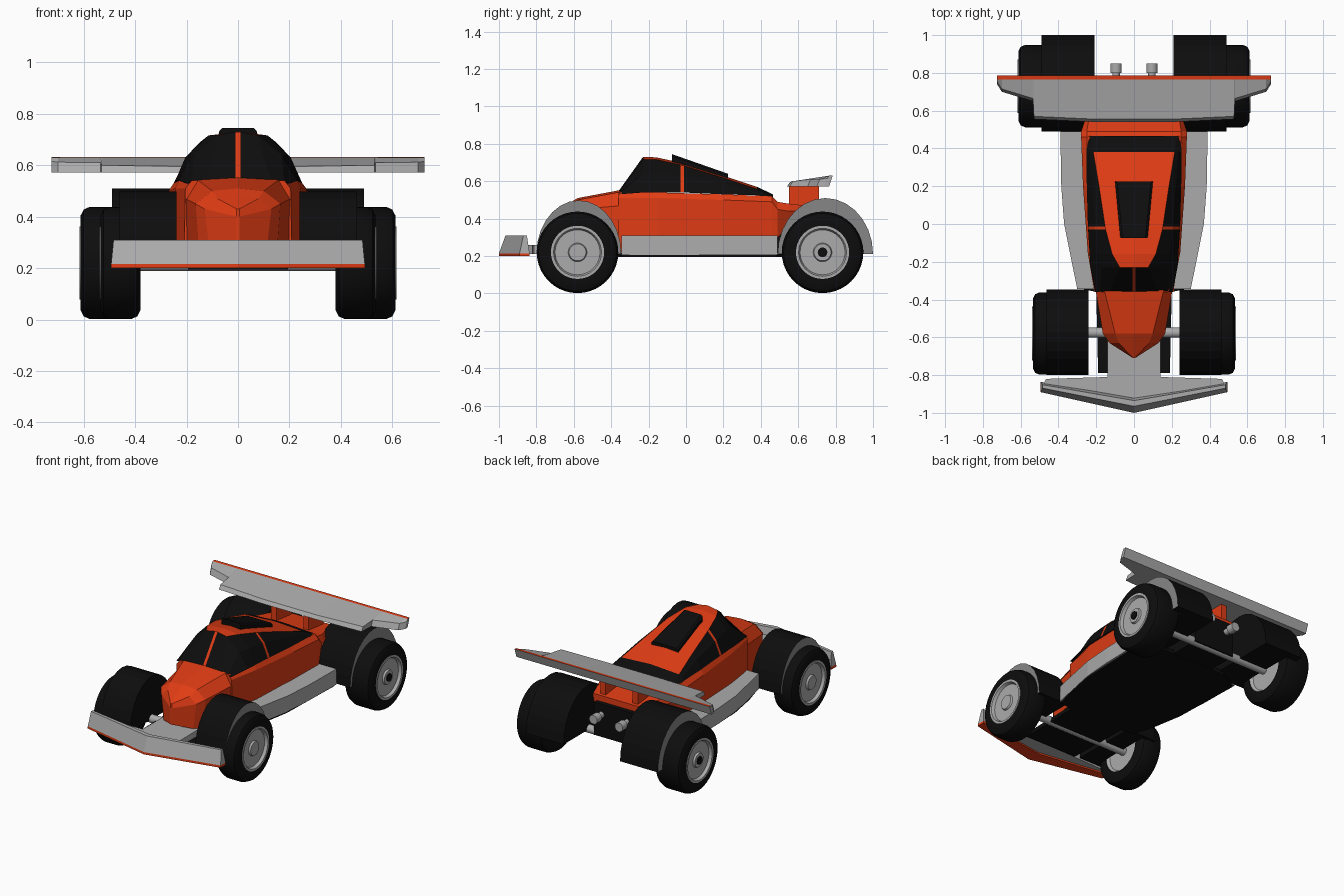
import bpy, bmesh, math
from mathutils import Vector

old = bpy.data.objects.get("Cube")
if old:
    bpy.data.objects.remove(old, do_unlink=True)


def material(name, r, g, b):
    m = bpy.data.materials.new(name)
    m.use_nodes = True
    m.diffuse_color = (r, g, b, 1)
    m.node_tree.nodes["Principled BSDF"].inputs["Base Color"].default_value = (r, g, b, 1)
    return m


ORANGE = material("orange paint", 0.74, 0.045, 0.007)
BLACK = material("black", 0.004, 0.004, 0.004)
GREY = material("light grey", 0.41, 0.41, 0.41)
DARK = material("dark grey", 0.24, 0.24, 0.24)


def finish(name, bm, mats, smooth=False):
    bmesh.ops.remove_doubles(bm, verts=bm.verts, dist=0.0002)
    bmesh.ops.recalc_face_normals(bm, faces=bm.faces)
    me = bpy.data.meshes.new(name)
    bm.to_mesh(me)
    bm.free()
    ob = bpy.data.objects.new(name, me)
    bpy.context.collection.objects.link(ob)
    for m in mats:
        me.materials.append(m)
    if smooth:
        bpy.ops.object.select_all(action='DESELECT')
        ob.select_set(True)
        bpy.context.view_layer.objects.active = ob
        bpy.ops.object.shade_smooth_by_angle(angle=math.radians(35))
    return ob


def skin(name, rings, mats, rule=lambda i, j: 0, closed=False, smooth=False):
    """Bridge a row of closed rings; rule gives the material of face (i, j)."""
    bm = bmesh.new()
    rows = [[bm.verts.new(p) for p in ring] for ring in rings]
    n = len(rows[0])
    for i in range(len(rows) - 1):
        for j in range(n):
            k = (j + 1) % n
            f = bm.faces.new((rows[i][j], rows[i][k], rows[i + 1][k], rows[i + 1][j]))
            f.material_index = rule(i, j)
    if not closed:
        bm.faces.new(rows[0])
        bm.faces.new(rows[-1])
    return finish(name, bm, mats, smooth)


def loft(name, stations, mats, rule=lambda i, j: 0):
    """Stations along y, each a half section (x, z) from top to bottom."""
    rings = [[(x, y, z) for x, z in half] + [(-x, y, z) for x, z in reversed(half)]
             for y, half in stations]
    return skin(name, rings, mats, rule)


def plan(name, half, z0, z1, mat):
    """Symmetric outline seen from above, given for x > 0, front to back."""
    pts = half + [(-x, y) for x, y in reversed(half)]
    return skin(name, [[(x, y, z) for x, y in pts] for z in (z0, z1)], [mat])


def box(name, x, y, z, mat):
    ring = [(x[0], y[0]), (x[1], y[0]), (x[1], y[1]), (x[0], y[1])]
    return skin(name, [[(a, b, h) for a, b in ring] for h in z], [mat])


def lathe_x(name, profile, y, z, mat, side=1, seg=40):
    """Turn an (x, radius) profile about an axle line."""
    rings = []
    for x, r in profile:
        rings.append([(side * x, y + r * math.cos(a), z + r * math.sin(a))
                      for a in (math.tau * k / seg for k in range(seg))])
    return skin(name, rings, [mat], smooth=True, closed=profile[0][1] == 0 or profile[0] == profile[-1])


# Floor, side pods and gearbox
plan("floor", [(0.19, -0.79), (0.2, -0.36), (0.29, -0.34), (0.33, -0.2), (0.365, 0),
               (0.38, 0.48), (0.24, 0.56)], 0.195, 0.22, BLACK)
plan("side_pods", [(0.30, -0.345), (0.33, -0.2), (0.37, 0), (0.385, 0.2), (0.39, 0.49)],
     0.205, 0.31, GREY)
box("gearbox", (-0.15, 0.15), (0.48, 0.76), (0.2, 0.42), BLACK)

# Body tub with tapering tail
loft("body", [
    (-0.36, [(0.18, 0.54), (0.205, 0.51), (0.21, 0.22)]),
    (-0.15, [(0.23, 0.54), (0.245, 0.51), (0.24, 0.25)]),
    (0.20, [(0.25, 0.53), (0.27, 0.50), (0.255, 0.25)]),
    (0.46, [(0.25, 0.52), (0.28, 0.49), (0.26, 0.25)]),
    (0.49, [(0.25, 0.49), (0.28, 0.45), (0.26, 0.3)]),
    (0.55, [(0.24, 0.48), (0.26, 0.44), (0.22, 0.36)]),
    (0.73, [(0.18, 0.46), (0.18, 0.44), (0.17, 0.40)])], [ORANGE])

# Wedge nose
loft("nose", [
    (-0.34, [(0, 0.555), (0.16, 0.545), (0.205, 0.47), (0.2, 0.24)]),
    (-0.58, [(0, 0.51), (0.10, 0.50), (0.165, 0.45), (0.15, 0.24)]),
    (-0.63, [(0, 0.48), (0.08, 0.47), (0.13, 0.43), (0.11, 0.26)]),
    (-0.71, [(0, 0.43), (0.005, 0.43), (0.005, 0.40), (0.005, 0.29)])], [ORANGE])


# Canopy: orange roof panel, windscreen strip and side pillars on black glass
def canopy_colour(i, j):
    if i == 0:
        return int(j == 7)
    if j in (0, 6, 7):
        return int(i < 6)
    return int(i == 3 and j != 3)


def arch(y, top, roof, mid, mid_z, base, base_z):
    return (y, [(0.009, top), (roof, top - 0.012), (mid, mid_z), (base, base_z)])


loft("canopy", [
    arch(-0.36, 0.548, 0.13, 0.18, 0.535, 0.205, 0.53),
    arch(-0.23, 0.73, 0.075, 0.17, 0.64, 0.23, 0.54),
    arch(-0.16, 0.728, 0.115, 0.19, 0.64, 0.235, 0.54),
    arch(-0.03, 0.70, 0.15, 0.205, 0.63, 0.243, 0.54),
    arch(-0.012, 0.695, 0.153, 0.206, 0.628, 0.244, 0.54),
    arch(0.2, 0.63, 0.185, 0.22, 0.59, 0.25, 0.53),
    arch(0.38, 0.57, 0.215, 0.235, 0.54, 0.252, 0.525),
    arch(0.465, 0.53, 0.23, 0.24, 0.515, 0.252, 0.51)], [BLACK, ORANGE], canopy_colour)
loft("roof_scoop", [
    (-0.075, [(0.06, 0.745), (0.072, 0.735), (0.072, 0.68)]),
    (0.225, [(0.09, 0.64), (0.10, 0.63), (0.10, 0.59)])], [BLACK])

# Front wing: V-shaped blade with orange lip, and mounting plate
blade = [(0, 0.215), (0.035, 0.31), (0.065, 0.31), (0.09, 0.215)]
lip = [(0, 0.2), (0, 0.215), (0.09, 0.215), (0.09, 0.2)]
for name, prof, mat in (("front_wing_blade", blade, GREY), ("front_wing_lip", lip, ORANGE)):
    skin(name, [[(x * (1 - (z - 0.2) * 0.2), y0 + d * squash, z) for d, z in prof]
                for x, y0, squash in ((-0.495, -0.89, 0.6), (0, -1, 1), (0.495, -0.89, 0.6))],
         [mat])
plan("front_wing_plate", [(0, -0.95), (0.485, -0.86), (0.465, -0.82), (0.14, -0.81),
                          (0.14, -0.58)], 0.21, 0.26, GREY)

# Rear wing with orange trailing strip and struts
wing = []
half_wing = [(0.725, 0.74, 0.615), (0.70, 0.70, 0.612), (0.535, 0.65, 0.61),
             (0.53, 0.555, 0.6), (0.2, 0.54, 0.595)]
for x, y, z in half_wing + [(-a, b, c) for a, b, c in reversed(half_wing)]:
    wing.append([(x, y, 0.572), (x, y + 0.015, z), (x, 0.765, 0.63), (x, 0.785, 0.632),
                 (x, 0.765, 0.572)])
skin("rear_wing", wing, [GREY, ORANGE], lambda i, j: int(j == 2))
for s in (-1, 1):
    box("wing_strut", (s * 0.12 - 0.02, s * 0.12 + 0.02), (0.55, 0.71), (0.42, 0.575), ORANGE)

# Fenders: solid inner block and an open arch over each tyre
STEPS = 14


def half_ellipse(cy, ry, rz):
    return [(cy - ry * math.cos(math.pi * k / STEPS), 0.21 + rz * math.sin(math.pi * k / STEPS))
            for k in range(STEPS + 1)]


def fender(name, side, cy, ry, rz, x0, x1, x2):
    outer = half_ellipse(cy, ry, rz)
    inner = half_ellipse(cy, 0.205, 0.215)
    skin(name + "_block", [[(side * x, y, z) for y, z in outer] for x in (x0, x1)], [BLACK])
    rings = [[(side * x1, *o), (side * x2, *o), (side * x2, *i), (side * x1, *i)]
             for o, i in zip(outer, inner)]
    skin(name + "_arch", rings, [BLACK, DARK], lambda i, j: int(j == 1))


def wheel(name, side, y, x0, x1):
    tyre = [(x0, 0.14), (x0, 0.185), (x0 + 0.012, 0.208), (x0 + 0.035, 0.218),
            (x1 - 0.035, 0.218), (x1 - 0.012, 0.208), (x1, 0.185), (x1, 0.14), (x0, 0.14)]
    lathe_x(name + "_tyre", tyre, y, 0.22, BLACK, side)
    rim = [(x0 + 0.02, 0), (x0 + 0.02, 0.125), (x0 + 0.002, 0.142), (x1 + 0.004, 0.142),
           (x1 + 0.004, 0.128), (x1 - 0.015, 0.12), (x1 - 0.015, 0.05), (x1 - 0.003, 0.045),
           (x1 - 0.003, 0)]
    lathe_x(name + "_rim", rim, y, 0.22, GREY, side)


for side, tag in ((1, "left"), (-1, "right")):
    fender("front_fender_" + tag, side, -0.573, 0.227, 0.288, 0.24, 0.375, 0.462)
    fender("rear_fender_" + tag, side, 0.745, 0.255, 0.3, 0.21, 0.415, 0.49)
    wheel("front_wheel_" + tag, side, -0.58, 0.38, 0.535)
    wheel("rear_wheel_" + tag, side, 0.73, 0.42, 0.612)
    lathe_x("rear_hub_" + tag, [(0.6, 0.026), (0.616, 0.026)], 0.73, 0.22, BLACK, side, 16)

# Axles and exhausts
for name, y in (("front_axle", -0.575), ("rear_axle", 0.73)):
    lathe_x(name, [(-0.42, 0.027), (0.42, 0.027)], y, 0.215, GREY, 1, 16)
for s in (-1, 1):
    pipe = [[(s * 0.095 + r * math.cos(a), y, 0.35 + r * math.sin(a))
             for a in (math.tau * k / 16 for k in range(16))]
            for y, r in ((0.7, 0.02), (0.8, 0.02), (0.8, 0.03), (0.85, 0.03))]
    skin("exhaust", pipe, [GREY], smooth=True)
